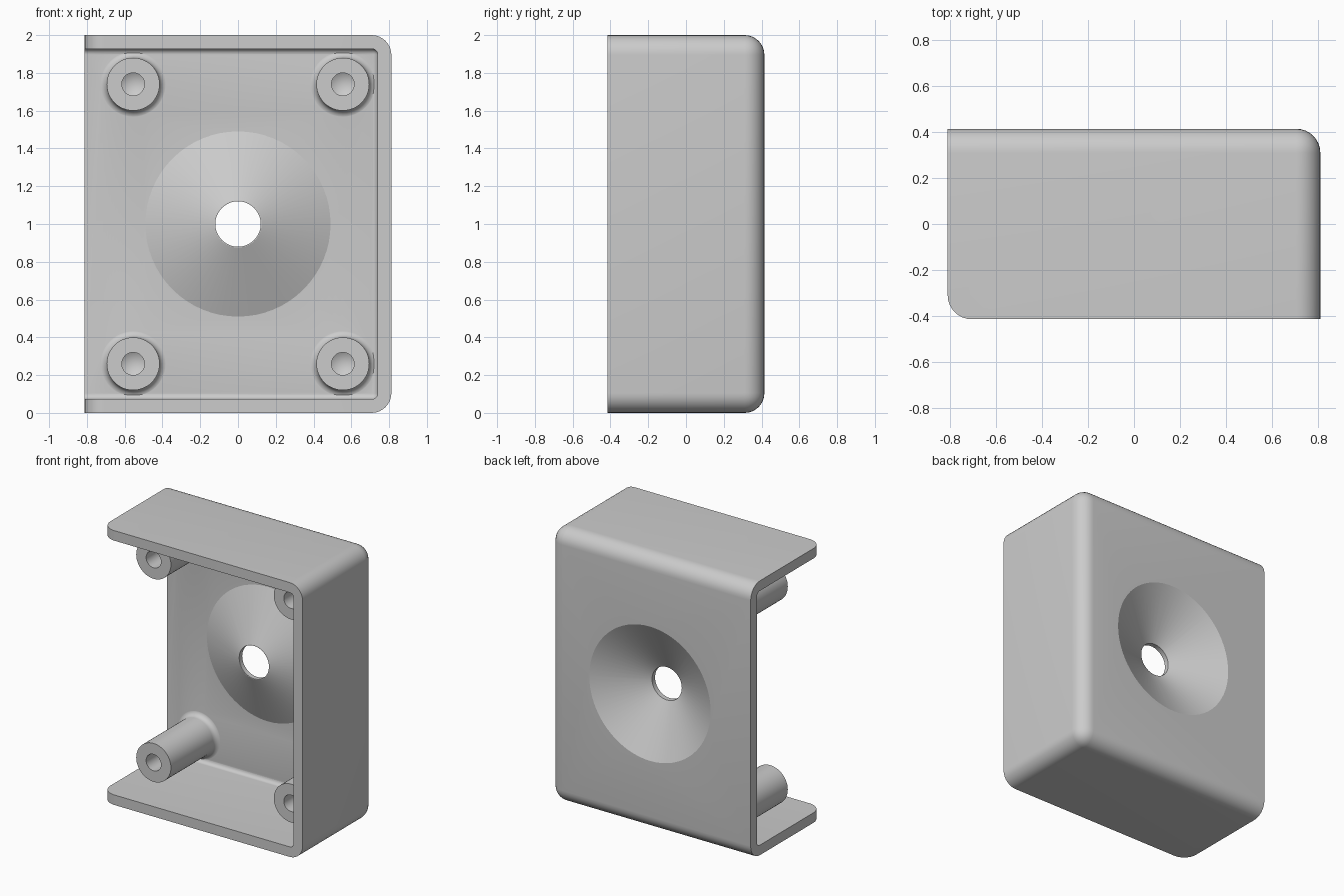
import bpy, bmesh
from math import sin, cos, pi, radians
from mathutils import Matrix, Vector

cube = bpy.data.objects.get("Cube")
if cube:
    bpy.data.objects.remove(cube, do_unlink=True)

W, D, H = 0.812, 0.415, 2.0      # half width, half depth, height
WALL = 0.073
INNER_Y = D - WALL               # inside of the back wall

grey = bpy.data.materials.new("light grey plastic")
grey.use_nodes = True
grey.diffuse_color = (0.6, 0.6, 0.6, 1)
grey.node_tree.nodes["Principled BSDF"].inputs["Base Color"].default_value = (0.6, 0.6, 0.6, 1)


def make_object(name, bm):
    bmesh.ops.recalc_face_normals(bm, faces=bm.faces)
    mesh = bpy.data.meshes.new(name)
    bm.to_mesh(mesh)
    bm.free()
    mesh.materials.append(grey)
    ob = bpy.data.objects.new(name, mesh)
    bpy.context.collection.objects.link(ob)
    return ob


def rounded_box(name, lo, hi, radius, round_front=False):
    """Box rounded along the back, the closed side and their shared corner."""
    lo, hi = Vector(lo), Vector(hi)
    bm = bmesh.new()
    size = Matrix.Diagonal((*(hi - lo), 1))
    bmesh.ops.create_cube(bm, size=1, matrix=Matrix.Translation((lo + hi) / 2) @ size)
    chosen = []
    for e in bm.edges:
        a, b = (v.co for v in e.verts)
        mid = (a + b) / 2
        side, back = mid.x > hi.x - 1e-4, mid.y > hi.y - 1e-4
        along = max(range(3), key=lambda i: abs(a[i] - b[i]))
        front = round_front and mid.x < lo.x + 1e-4 and mid.y < lo.y + 1e-4
        if (along == 0 and back) or (along == 1 and side) or (along == 2 and (side and back or front)):
            chosen.append(e)
    bmesh.ops.bevel(bm, geom=chosen, offset=radius, segments=8, profile=0.5, affect='EDGES')
    return make_object(name, bm)


def turned(name, profile, x, z, steps=64):
    """Solid turned about a front-to-back axis; profile holds (radius, y)."""
    bm = bmesh.new()
    verts = [bm.verts.new((x + r, y, z)) for r, y in profile]
    edges = [bm.edges.new(pair) for pair in zip(verts, verts[1:])]
    bmesh.ops.spin(bm, geom=verts + edges, cent=(x, 0, z), axis=(0, 1, 0),
                   angle=2 * pi, steps=steps, use_merge=True)
    bmesh.ops.remove_doubles(bm, verts=bm.verts, dist=1e-5)
    return make_object(name, bm)


def combine(target, tool, operation):
    mod = target.modifiers.new(operation.lower(), 'BOOLEAN')
    mod.operation, mod.solver, mod.object = operation, 'EXACT', tool
    bpy.context.view_layer.objects.active = target
    bpy.ops.object.modifier_apply(modifier=mod.name)
    bpy.data.objects.remove(tool, do_unlink=True)


# Housing shell, open at the front and on one side
housing = rounded_box("housing", (-W, -D, 0), (W, D, H), 0.105, round_front=True)
cavity = rounded_box("cavity_cutter", (-W - 0.2, -D - 0.2, WALL),
                     (W - WALL, INNER_Y, H - WALL), 0.03)
combine(housing, cavity, 'DIFFERENCE')

# Conical dish pressed inward in the back wall, with a centre hole
dish = turned("dish_boss", [(0, 0.36), (0.532, 0.36), (0.125, 0.185), (0, 0.185)], 0, H / 2)
combine(housing, dish, 'UNION')
dish_cut = turned("dish_cutter", [(0, 0.45), (0.556, 0.45), (0.12, 0.22), (0.12, 0.1), (0, 0.1)], 0, H / 2)
combine(housing, dish_cut, 'DIFFERENCE')

# Four screw posts with drilled holes and a fillet at the foot
R, F, TIP = 0.14, 0.04, -0.18
fillet = [(R + F - F * cos(t), INNER_Y - F + 0.001 + F * sin(t))
          for t in (radians(15 * i) for i in range(7))]
post_profile = ([(0, 0.2), (0.06, 0.165), (0.06, TIP), (R, TIP)] + fillet
                + [(R + F, 0.37), (0, 0.37)])
for x in (-0.555, 0.555):
    for z in (0.26, H - 0.26):
        combine(housing, turned("screw_post", post_profile, x, z, 48), 'UNION')

# Smooth curved areas, crisp edges
bpy.ops.object.select_all(action='DESELECT')
housing.select_set(True)
bpy.context.view_layer.objects.active = housing
bpy.ops.object.shade_smooth_by_angle(angle=radians(20))
